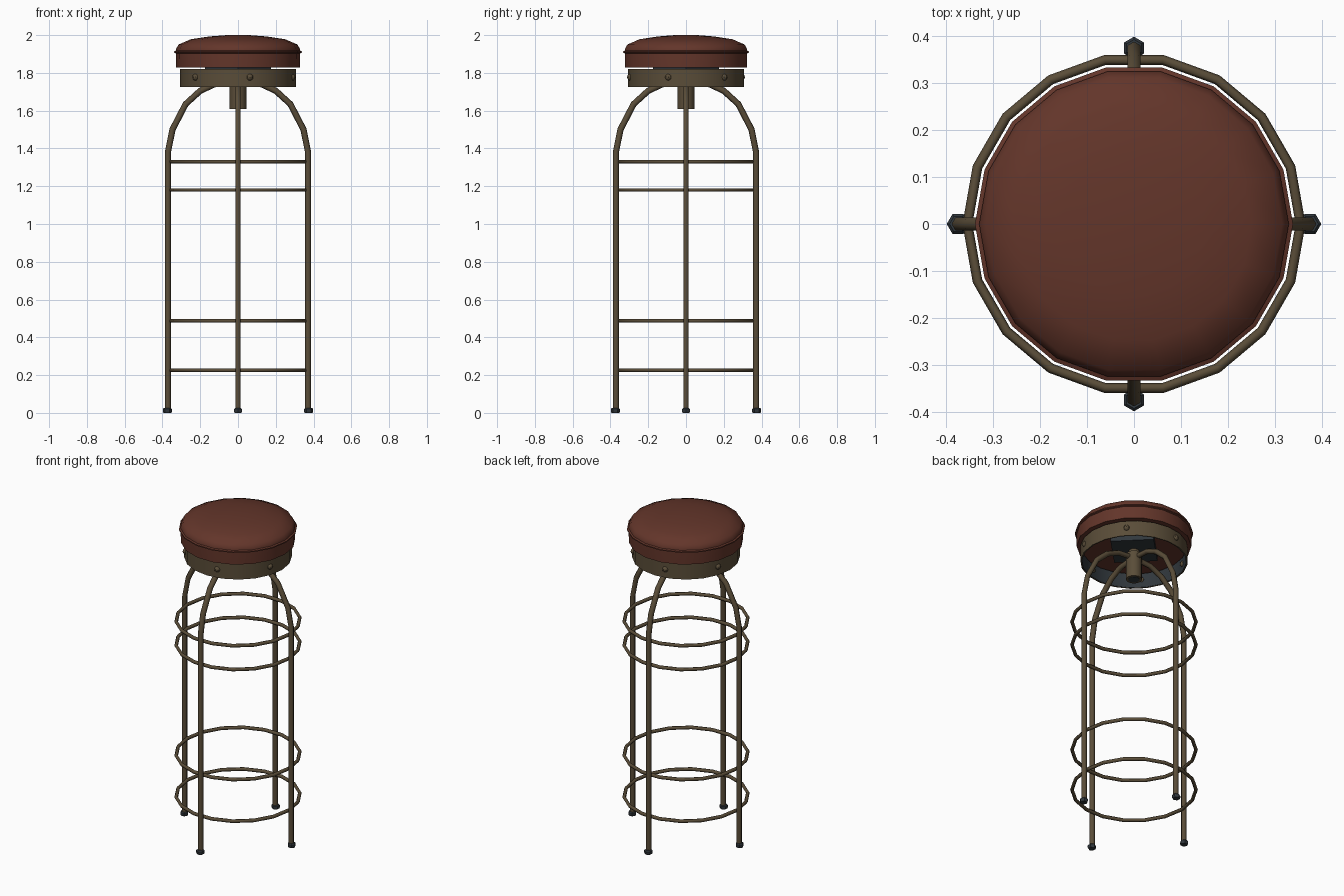
import bpy, bmesh, math
from mathutils import Vector, Matrix

if "Cube" in bpy.data.objects:
    bpy.data.objects.remove(bpy.data.objects["Cube"])


def mat(name, rgb):
    m = bpy.data.materials.new(name)
    m.diffuse_color = (*rgb, 1)
    m.use_nodes = True
    m.node_tree.nodes["Principled BSDF"].inputs["Base Color"].default_value = m.diffuse_color
    return m


LEATHER = mat("red_brown_leather", (0.125, 0.036, 0.023))
METAL = mat("aged_brass", (0.102, 0.074, 0.040))
DARK = mat("dark_rubber", (0.030, 0.038, 0.045))


def finish(name, bm, material, angle=40):
    bmesh.ops.recalc_face_normals(bm, faces=bm.faces)
    me = bpy.data.meshes.new(name)
    bm.to_mesh(me)
    bm.free()
    me.materials.append(material)
    ob = bpy.data.objects.new(name, me)
    bpy.context.collection.objects.link(ob)
    bpy.ops.object.select_all(action='DESELECT')
    ob.select_set(True)
    bpy.context.view_layer.objects.active = ob
    bpy.ops.object.shade_smooth_by_angle(angle=math.radians(angle))
    return ob


def skin(bm, rings, closed=False, caps=True):
    """Join rings of vertices with quads."""
    n = len(rings[0])
    for i in range(len(rings) - (0 if closed else 1)):
        a, b = rings[i], rings[(i + 1) % len(rings)]
        for j in range(n):
            bm.faces.new((a[j], a[(j + 1) % n], b[(j + 1) % n], b[j]))
    if caps and not closed:
        bm.faces.new(rings[0])
        bm.faces.new(rings[-1])


def lathe(name, profile, sides, material, centre=(0, 0), turn=0.0, closed=False, angle=40):
    bm = bmesh.new()
    rings = []
    for r, z in profile:
        rings.append([bm.verts.new((centre[0] + r * math.cos(turn + math.tau * k / sides),
                                    centre[1] + r * math.sin(turn + math.tau * k / sides), z))
                      for k in range(sides)])
    skin(bm, rings, closed)
    return finish(name, bm, material, angle)


# Cushion: straight lower wall, seam, softly domed top
lathe("seat_cushion", [(0.327, 1.828), (0.329, 1.905), (0.329, 1.925), (0.315, 1.95),
                       (0.25, 1.978), (0.15, 1.993), (0.06, 2.0)], 18, LEATHER)
lathe("seat_piping", [(0.325, 1.902), (0.338, 1.907), (0.338, 1.914), (0.325, 1.92)],
      18, LEATHER, closed=True)

# Metal band under the cushion, with a dark lining inside
lathe("seat_band", [(0.307, 1.725), (0.307, 1.82), (0.301, 1.82), (0.301, 1.725)],
      20, METAL, closed=True)
lathe("band_lining", [(0.3005, 1.727), (0.3005, 1.818), (0.298, 1.818), (0.298, 1.727)],
      20, DARK, closed=True)

# Six rivets around the band
for i in range(6):
    a = math.radians(-78 + 60 * i)
    bm = bmesh.new()
    bmesh.ops.create_uvsphere(bm, u_segments=8, v_segments=6, radius=0.018,
                              matrix=Matrix.Translation((0.301 * math.cos(a), 0.301 * math.sin(a), 1.777)))
    finish(f"band_rivet_{i + 1}", bm, METAL)

# Mounting plate and screw socket
lathe("mounting_plate", [(0.175, 1.797), (0.175, 1.829)], 4, DARK)
lathe("screw_socket", [(0.046, 1.61), (0.046, 1.775), (0.03, 1.775), (0.03, 1.797),
                       (0.0295, 1.797)], 12, METAL)
lathe("socket_hole", [(0.032, 1.608), (0.032, 1.612)], 12, DARK)

# Legs: bent tubes swept in a vertical plane, one per quarter turn
PATH = [(0.371, 0.012), (0.371, 1.38), (0.347, 1.50), (0.277, 1.635),
        (0.20, 1.705), (0.12, 1.742), (0.02, 1.75)]


def leg(name, turn):
    bm = bmesh.new()
    pts = [Vector((r, 0, z)) for r, z in PATH]
    rings = []
    for i, p in enumerate(pts):
        t = (pts[min(i + 1, len(pts) - 1)] - pts[max(i - 1, 0)]).normalized()
        side = t.cross(Vector((0, 1, 0)))
        rings.append([bm.verts.new(p + 0.0165 * (side * math.cos(a) + Vector((0, 1, 0)) * math.sin(a)))
                      for a in [math.tau * k / 6 for k in range(6)]])
    skin(bm, rings)
    bmesh.ops.rotate(bm, verts=bm.verts, matrix=Matrix.Rotation(turn, 3, 'Z'))
    finish(name, bm, METAL, 65)


for i, side in enumerate(("right", "back", "left", "front")):
    turn = i * math.pi / 2
    leg(f"{side}_leg", turn)
    lathe(f"{side}_foot", [(0.021, 0.0), (0.024, 0.006), (0.024, 0.02), (0.018, 0.026)], 6, DARK,
          centre=(0.374 * math.cos(turn), 0.374 * math.sin(turn)), turn=turn)

# Four hoops tying the legs together
for i, z in enumerate((0.225, 0.487, 1.18, 1.33)):
    tube = [(0.354 + 0.0105 * math.cos(math.tau * k / 6), z + 0.0105 * math.sin(math.tau * k / 6))
            for k in range(6)]
    lathe(f"foot_hoop_{i + 1}", tube, 18, METAL, closed=True, angle=65)
